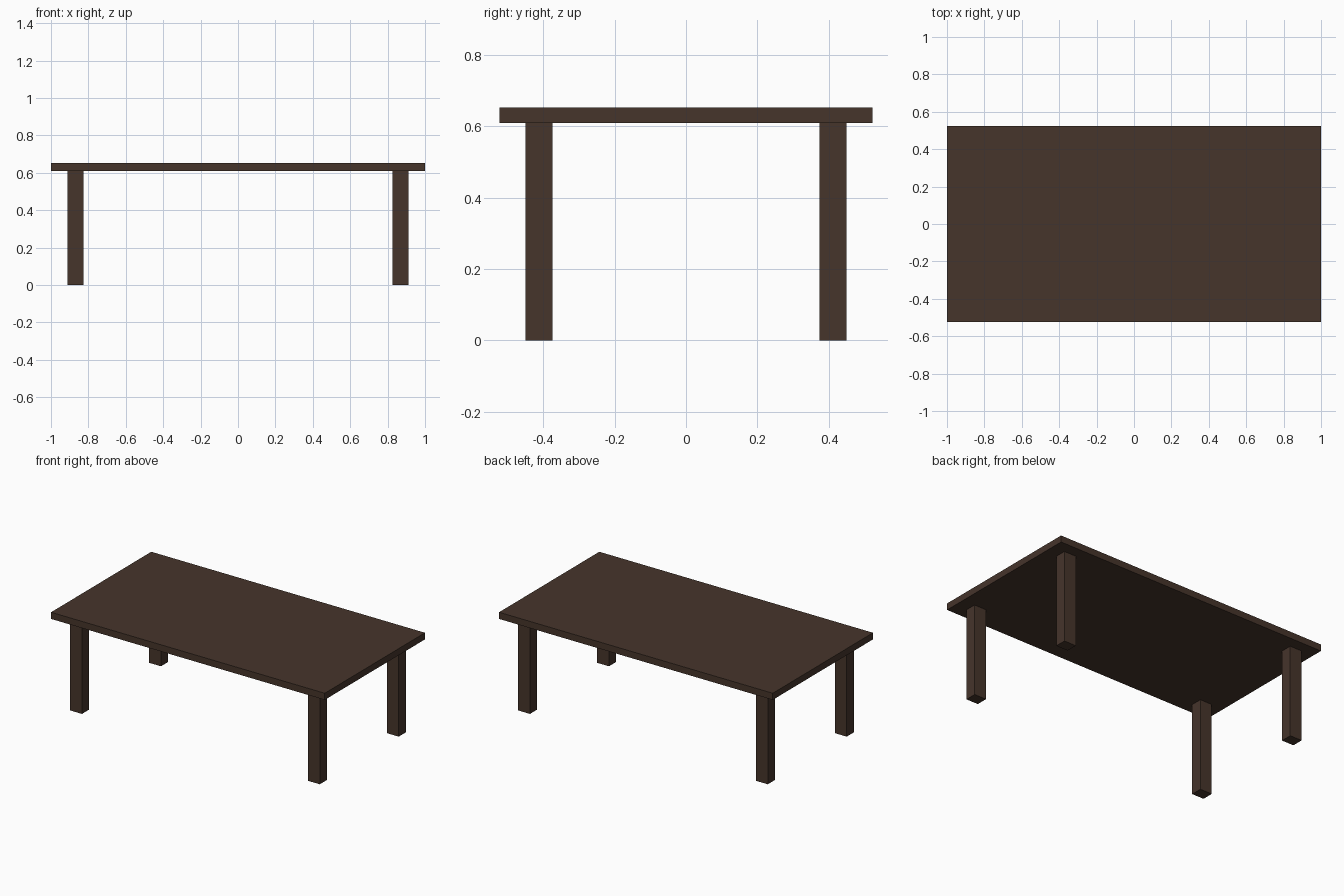
import bpy

if "Cube" in bpy.data.objects:
    bpy.data.objects.remove(bpy.data.objects["Cube"])

wood = bpy.data.materials.new("dark_wood")
wood.diffuse_color = (0.061, 0.035, 0.024, 1)
wood.use_nodes = True
wood.node_tree.nodes["Principled BSDF"].inputs["Base Color"].default_value = wood.diffuse_color


def box(name, size, center):
    bpy.ops.mesh.primitive_cube_add(size=1, location=center)
    ob = bpy.context.object
    ob.name = name
    ob.scale = size
    bpy.ops.object.transform_apply(location=False, rotation=False, scale=True)
    ob.data.materials.append(wood)
    return ob


HEIGHT, THICK = 0.653, 0.044
LEG_H = HEIGHT - THICK

# Table top slab
box("table_top", (2.0, 1.046, THICK), (0, 0, HEIGHT - THICK / 2))

# Four rectangular legs, inset from the corners
for side, sx in (("left", -1), ("right", 1)):
    for end, sy in (("front", -1), ("back", 1)):
        box(f"{end}_{side}_leg", (0.087, 0.075, LEG_H),
            (sx * 0.869, sy * 0.412, LEG_H / 2))
